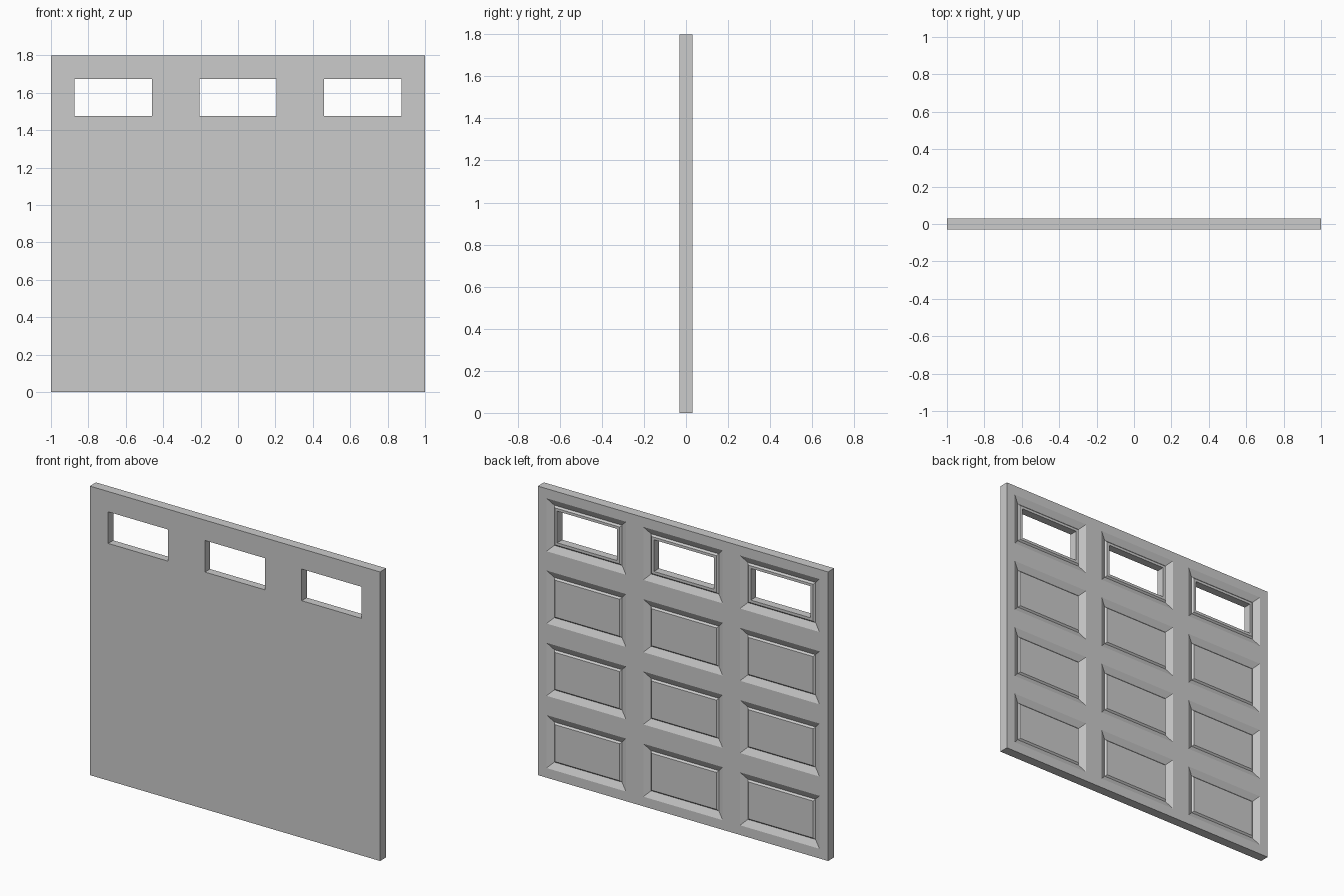
import bpy, bmesh

if "Cube" in bpy.data.objects:
    bpy.data.objects.remove(bpy.data.objects["Cube"])

W, H, T = 2.0, 1.8, 0.06
COLS, ROWS = 3, 4
CW, CH = W / COLS, H / ROWS
BACK, FRONT = T / 2, -T / 2
bm = bmesh.new()


def rect(cx, cz, w, h, y):
    return [bm.verts.new((cx + sx * w / 2, y, cz + sz * h / 2))
            for sx, sz in ((-1, -1), (1, -1), (1, 1), (-1, 1))]


def skin(loops):
    """Join consecutive nested rectangles with quads."""
    for a, b in zip(loops, loops[1:]):
        for i in range(4):
            j = (i + 1) % 4
            bm.faces.new((a[i], a[j], b[j], b[i]))


for c in range(COLS):
    for r in range(ROWS):
        x, z = (c - 1) * CW, (r + 0.5) * CH
        # moulded back: stile, sloped groove, slightly raised field
        back = [rect(x, z, CW - 2 * m, CH - 2 * m, y) for m, y in
                ((0, BACK), (0.06, BACK), (0.10, BACK - 0.02), (0.11, BACK - 0.01))]
        front = rect(x, z, CW, CH, FRONT)
        if r == ROWS - 1:  # window opening in the top row
            hole = [rect(x, z, 0.413, 0.197, y) for y in (BACK - 0.01, FRONT)]
            skin(back + hole + [front])
        else:
            skin(back)
            bm.faces.new(back[-1])
            bm.faces.new(front)

# weld the cells and close the outer rim
bmesh.ops.remove_doubles(bm, verts=bm.verts, dist=0.0005)
bmesh.ops.bridge_loops(bm, edges=[e for e in bm.edges if e.is_boundary])
bmesh.ops.recalc_face_normals(bm, faces=bm.faces)

mesh = bpy.data.meshes.new("garage_door")
bm.to_mesh(mesh)
bm.free()
bpy.context.collection.objects.link(bpy.data.objects.new("garage_door", mesh))
